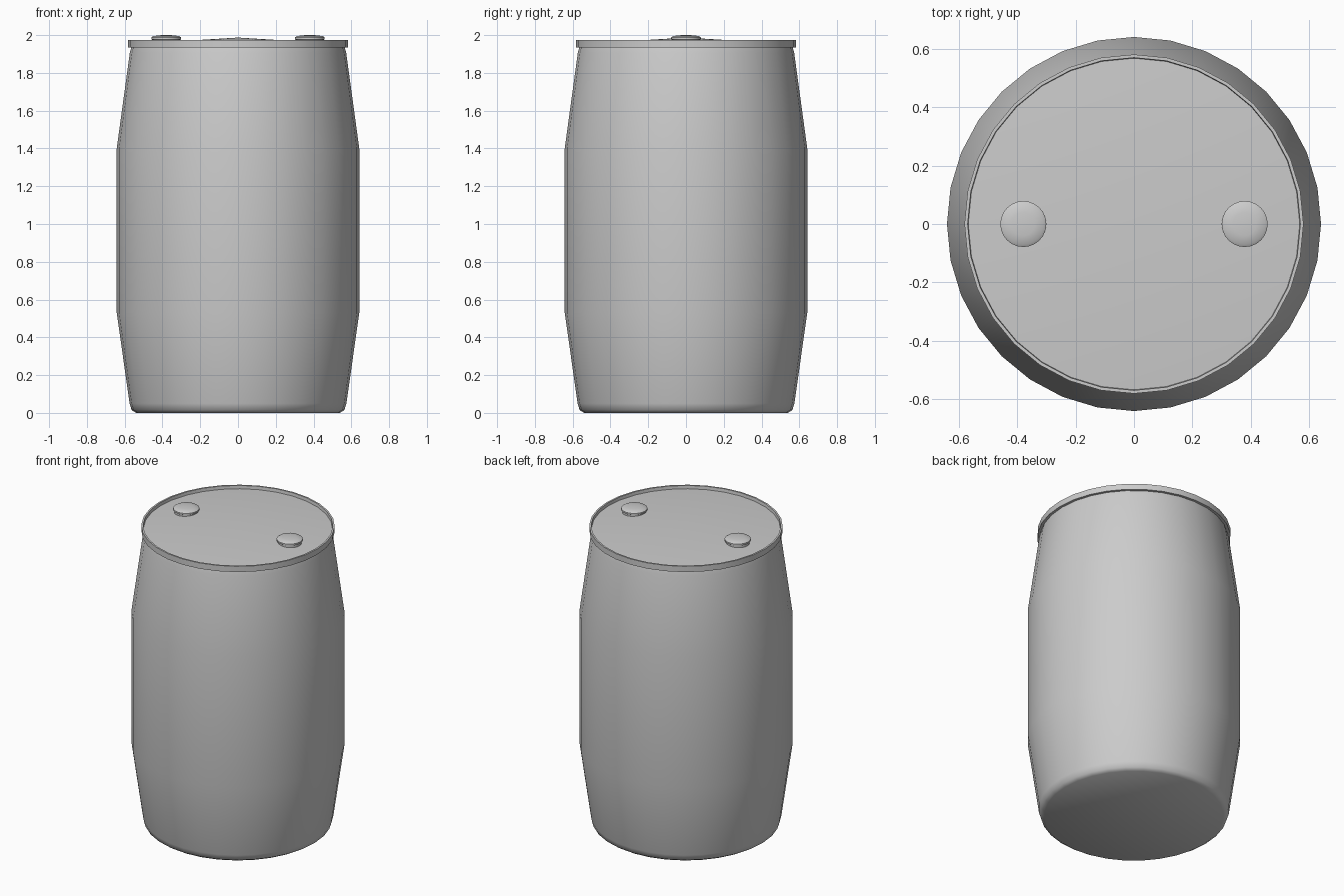
import bpy, bmesh, math

if "Cube" in bpy.data.objects:
    bpy.data.objects.remove(bpy.data.objects["Cube"])


def lathe(name, profile, sides, centre=(0, 0), angle=40):
    """Revolve (radius, z) points around z; radius 0 makes a pole."""
    bm = bmesh.new()
    rings = []
    for r, z in profile:
        if r == 0:
            rings.append([bm.verts.new((0, 0, z))] * sides)
        else:
            rings.append([bm.verts.new((r * math.cos(2 * math.pi * i / sides),
                                        r * math.sin(2 * math.pi * i / sides), z))
                          for i in range(sides)])
    for a, b in zip(rings, rings[1:]):
        for i in range(sides):
            j = (i + 1) % sides
            bm.faces.new(dict.fromkeys((a[i], a[j], b[j], b[i])))
    bmesh.ops.recalc_face_normals(bm, faces=bm.faces)
    mesh = bpy.data.meshes.new(name)
    bm.to_mesh(mesh)
    bm.free()
    obj = bpy.data.objects.new(name, mesh)
    bpy.context.collection.objects.link(obj)
    obj.location = (centre[0], centre[1], 0)
    bpy.ops.object.select_all(action='DESELECT')
    obj.select_set(True)
    bpy.context.view_layer.objects.active = obj
    bpy.ops.object.shade_smooth_by_angle(angle=math.radians(angle))
    return obj


# Bulged barrel with rounded foot, rolled rim and shallow conical lid
lathe("drum_body", [
    (0, 0), (0.54, 0), (0.563, 0.015), (0.574, 0.05),
    (0.642, 0.53), (0.642, 1.40), (0.573, 1.905), (0.565, 1.935),
    (0.582, 1.935), (0.582, 1.973), (0.571, 1.973), (0.569, 1.952),
    (0, 1.987)], 32, angle=60)

# Two screw caps on the lid
for side, x in (("left", -0.38), ("right", 0.38)):
    lathe(side + "_cap", [
        (0, 1.955), (0.072, 1.955), (0.072, 1.974), (0.079, 1.978),
        (0.079, 1.988), (0.07, 1.994), (0.04, 1.999), (0, 2.0)], 24, (x, 0), 50)
